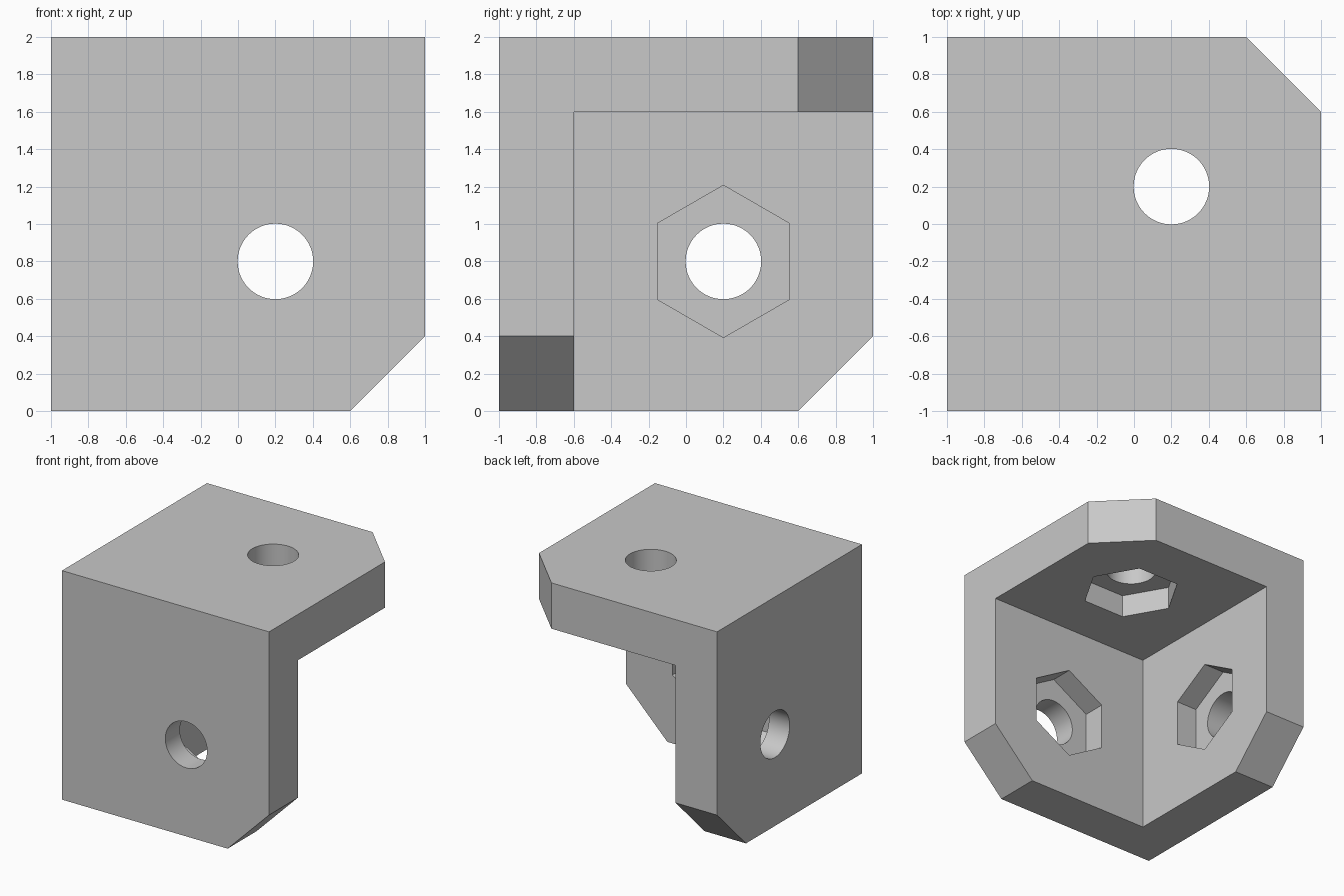
import bpy, bmesh, math
from mathutils import Vector

old = bpy.data.objects.get("Cube")
if old:
    bpy.data.objects.remove(old, do_unlink=True)

THICK = 0.4      # plate thickness
POCKET = 0.2     # depth of the nut pockets
X, Y, Z = Vector((1, 0, 0)), Vector((0, 1, 0)), Vector((0, 0, 1))

grey = bpy.data.materials.new("light_grey")
grey.use_nodes = True
colour = (0.58, 0.58, 0.58, 1)
grey.diffuse_color = colour
grey.node_tree.nodes["Principled BSDF"].inputs["Base Color"].default_value = colour


def to_object(bm, name):
    bmesh.ops.recalc_face_normals(bm, faces=bm.faces[:])
    mesh = bpy.data.meshes.new(name)
    bm.to_mesh(mesh)
    bm.free()
    mesh.materials.append(grey)
    obj = bpy.data.objects.new(name, mesh)
    bpy.context.collection.objects.link(obj)
    return obj


def box(name, low, high):
    bm = bmesh.new()
    bmesh.ops.create_cube(bm, size=1)
    for v in bm.verts:
        v.co = [low[i] + (v.co[i] + 0.5) * (high[i] - low[i]) for i in range(3)]
    return bm if name is None else to_object(bm, name)


def prism(name, start, along, corner_dir, sides, radius, length):
    """Regular prism with one corner pointing along corner_dir."""
    side_dir = along.cross(corner_dir)
    bm = bmesh.new()
    ring = []
    for i in range(sides):
        a = 2 * math.pi * i / sides
        ring.append(bm.verts.new(
            start + radius * (math.cos(a) * corner_dir + math.sin(a) * side_dir)))
    face = bm.faces.new(ring)
    cap = bmesh.ops.extrude_face_region(bm, geom=[face])["geom"]
    bmesh.ops.translate(bm, vec=along * length,
                        verts=[g for g in cap if isinstance(g, bmesh.types.BMVert)])
    return to_object(bm, name)


def cut(target, cutter):
    cutter.hide_render = True
    mod = target.modifiers.new("cut", "BOOLEAN")
    mod.operation, mod.solver, mod.object = "DIFFERENCE", "EXACT", cutter
    bpy.context.view_layer.objects.active = target
    bpy.ops.object.modifier_apply(modifier=mod.name)
    bpy.data.objects.remove(cutter, do_unlink=True)


# Solid block, with the three edges at the open corner chamfered
block = box(None, (-1, -1, 0), (1, 1, 2))
open_corner = Vector((1, 1, 0))
edges = [e for e in block.edges
         if any((v.co - open_corner).length < 0.01 for v in e.verts)]
bmesh.ops.bevel(block, geom=edges, offset=THICK, segments=1, affect="EDGES")
bracket = to_object(block, "corner_bracket")

# Hollow out the inside, leaving three plates
cut(bracket, box("inner_cutter", (-1 + THICK, -1 + THICK, -1), (2, 2, 2 - THICK)))

# Bolt hole and hexagonal nut pocket in each plate
for inward, outer, corner_dir in ((X, (-1, 0.2, 0.8), Z),
                                  (Y, (0.2, -1, 0.8), Z),
                                  (-Z, (0.2, 0.2, 2), X)):
    outer = Vector(outer)
    cut(bracket, prism("hole_cutter", outer - inward * 0.2, inward,
                       corner_dir, 64, 0.202, THICK + 0.4))
    cut(bracket, prism("pocket_cutter", outer + inward * (THICK - POCKET), inward,
                       corner_dir, 6, 0.407, POCKET + 0.2))

# Smooth hole walls, sharp edges elsewhere
bpy.ops.object.select_all(action="DESELECT")
bracket.select_set(True)
bpy.context.view_layer.objects.active = bracket
bpy.ops.object.shade_smooth_by_angle(angle=math.radians(30))
